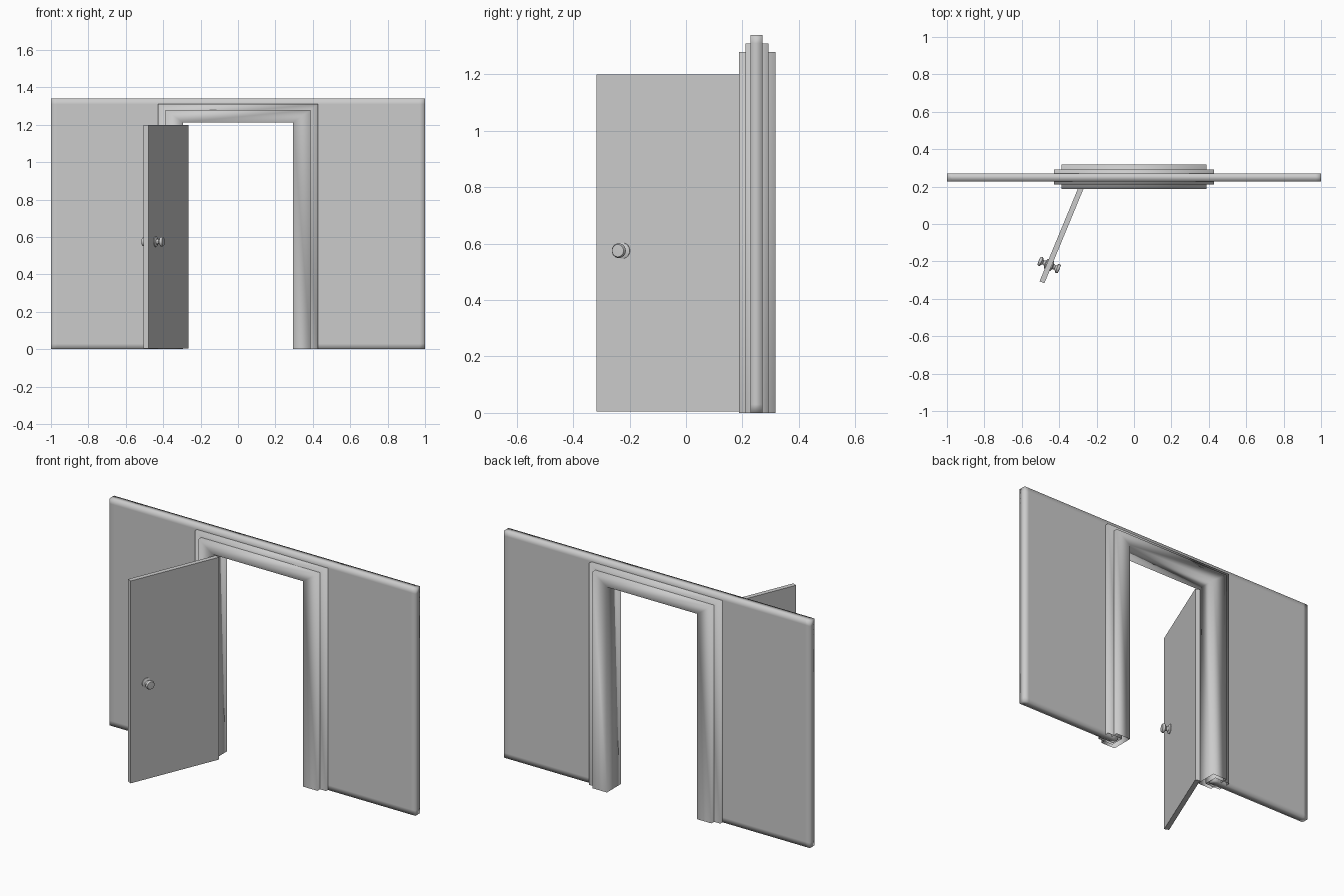
import bpy, bmesh, math
from mathutils import Vector, Matrix

if "Cube" in bpy.data.objects:
    bpy.data.objects.remove(bpy.data.objects["Cube"])


def finish(name, bm, smooth=False):
    bmesh.ops.recalc_face_normals(bm, faces=bm.faces)
    me = bpy.data.meshes.new(name)
    bm.to_mesh(me)
    bm.free()
    for p in me.polygons:
        p.use_smooth = smooth
    ob = bpy.data.objects.new(name, me)
    bpy.context.collection.objects.link(ob)
    return ob


def frame(name, x_in, x_out, z_in, z_out, y0, y1):
    """Mitred door surround: a rectangular section swept round the opening."""
    bm = bmesh.new()
    rings = []
    for s, zi, zo in ((-1, 0, 0), (-1, z_in, z_out), (1, z_in, z_out), (1, 0, 0)):
        rings.append([bm.verts.new(c) for c in (
            (s * x_in, y0, zi), (s * x_out, y0, zo),
            (s * x_out, y1, zo), (s * x_in, y1, zi))])
    for a, b in zip(rings, rings[1:]):
        for i in range(4):
            j = (i + 1) % 4
            bm.faces.new((a[i], a[j], b[j], b[i]))
    return finish(name, bm, True)


# wall: slab with edge loops and a doorway left out, soft shaded
xs = [-1, -.97, -.37, -.34, .34, .37, .97, 1]
zs = [0, .03, 1.25, 1.28, 1.31, 1.34]
Y0, Y1 = .228, .271
bm = bmesh.new()
for i in range(len(xs) - 1):
    for k in range(len(zs) - 1):
        if i == 3 and k < 2:
            continue
        bm.faces.new([bm.verts.new((xs[a], Y0, zs[b])) for a, b in
                      ((i, k), (i + 1, k), (i + 1, k + 1), (i, k + 1))])
bmesh.ops.remove_doubles(bm, verts=bm.verts, dist=1e-5)
ext = bmesh.ops.extrude_face_region(bm, geom=bm.faces[:], use_keep_orig=True)
for v in ext["geom"]:
    if isinstance(v, bmesh.types.BMVert):
        v.co.y = Y1
finish("wall", bm, True)

# stepped door surround
frame("door_frame", .295, .388, 1.213, 1.28, .187, .317)
frame("frame_backing", .33, .428, 1.24, 1.31, .211, .292)

# local door frame: x along the door from its free edge, y across it
ang = math.radians(67.5)
place = Matrix.Translation((-.492, -.3115, 0)) @ Matrix.Rotation(ang, 4, 'Z')

# open door leaf
bm = bmesh.new()
bmesh.ops.create_cube(bm, size=1)
bmesh.ops.scale(bm, vec=(.56, .028, 1.195), verts=bm.verts)
bmesh.ops.translate(bm, vec=(.28, 0, .6025), verts=bm.verts)
bm.transform(place)
finish("door", bm)

# door knobs: lathed profile (radius, distance from door centre), both sides
profile = [(0, .010), (.028, .010), (.028, .018), (.015, .023), (.011, .034),
           (.017, .040), (.025, .045), (.026, .052), (.022, .059), (0, .060)]
for name, side in (("knob_inside", 1), ("knob_outside", -1)):
    bm = bmesh.new()
    vs = [bm.verts.new((r, 0, t)) for r, t in profile]
    es = [bm.edges.new(p) for p in zip(vs, vs[1:])]
    bmesh.ops.spin(bm, geom=vs + es, cent=(0, 0, 0), axis=(0, 0, 1),
                   angle=math.tau, steps=24)
    bmesh.ops.remove_doubles(bm, verts=bm.verts, dist=1e-5)
    bm.transform(place @ Matrix.Translation((.1, 0, .575))
                 @ Matrix.Rotation(-side * math.pi / 2, 4, 'X'))
    ob = finish(name, bm)
    bpy.ops.object.select_all(action='DESELECT')
    ob.select_set(True)
    bpy.context.view_layer.objects.active = ob
    bpy.ops.object.shade_smooth_by_angle(angle=math.radians(40))
